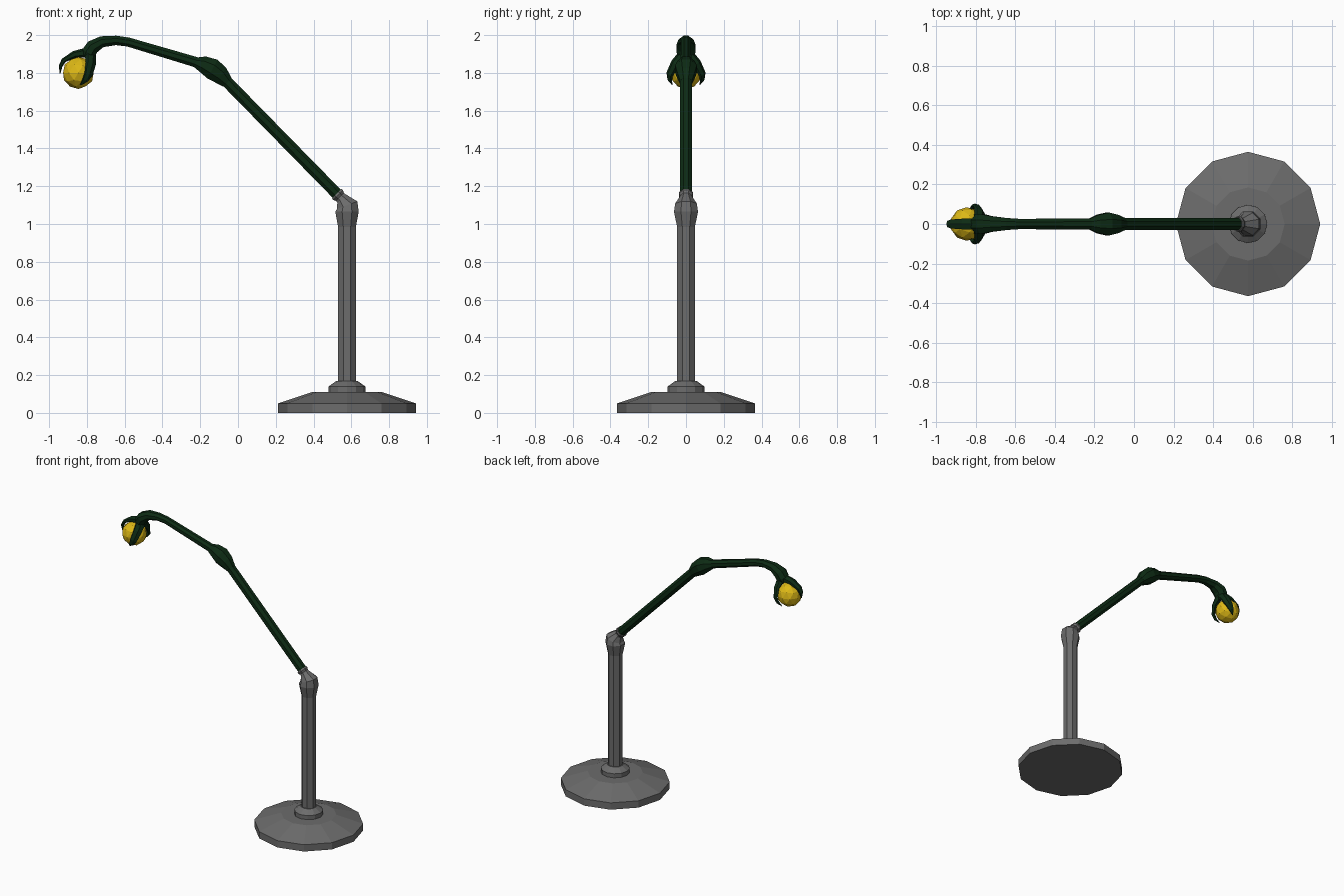
import bpy, bmesh, math
from mathutils import Vector

cube = bpy.data.objects.get("Cube")
if cube:
    bpy.data.objects.remove(cube, do_unlink=True)


def material(name, rgb):
    m = bpy.data.materials.new(name)
    m.use_nodes = True
    m.diffuse_color = (*rgb, 1)
    m.node_tree.nodes["Principled BSDF"].inputs["Base Color"].default_value = (*rgb, 1)
    return m


GREY = material("grey metal", (0.15, 0.15, 0.15))
GREEN = material("dark green", (0.004, 0.024, 0.007))
YELLOW = material("yellow", (0.72, 0.48, 0.008))


def finish(bm, name, mat):
    bmesh.ops.recalc_face_normals(bm, faces=bm.faces)
    mesh = bpy.data.meshes.new(name)
    bm.to_mesh(mesh)
    bm.free()
    mesh.materials.append(mat)
    obj = bpy.data.objects.new(name, mesh)
    bpy.context.collection.objects.link(obj)
    return obj


def loft(name, mat, rings, sides, turn=0.0):
    """Bridge rings of (centre, axis, side, half thickness, half width)."""
    bm = bmesh.new()
    loops = []
    for centre, axis, side, thick, width in rings:
        up = axis.cross(side)
        loop = []
        for i in range(sides):
            a = math.tau * (i + turn) / sides
            loop.append(bm.verts.new(centre + up * math.cos(a) * thick + side * math.sin(a) * width))
        loops.append(loop)
    for a, b in zip(loops, loops[1:]):
        for i in range(sides):
            j = (i + 1) % sides
            bm.faces.new((a[i], a[j], b[j], b[i]))
    bm.faces.new(loops[0])
    bm.faces.new(loops[-1])
    return finish(bm, name, mat)


def tube(name, mat, rows, sides=8, turn=0.5):
    """Rows of (x, z, axis angle in degrees, half thickness, half width)."""
    rings = []
    for x, z, deg, thick, width in rows:
        a = math.radians(deg)
        axis = Vector((math.cos(a), 0, math.sin(a)))
        rings.append((Vector((x, 0, z)), axis, Vector((0, 1, 0)), thick, width))
    return loft(name, mat, rings, sides, turn)


def turned(name, profile, sides, turn):
    return tube(name, GREY, [(POST_X, z, 90, r, r) for r, z in profile], sides, turn)


# Round stepped foot and upright post
POST_X = 0.577
turned("base", [(0.365, 0), (0.365, 0.05), (0.185, 0.11)], 12, 0)
turned("base_collar", [(0.097, 0.1), (0.097, 0.14), (0.055, 0.17)], 12, 0)
turned("post", [(0.051, 0.16), (0.051, 0.99)], 8, 0.5)

# Shoulder knuckle bending towards the arm
tube("shoulder", GREY, [
    (0.577, 0.985, 90, 0.051, 0.051), (0.577, 1.065, 90, 0.067, 0.069),
    (0.578, 1.10, 110, 0.062, 0.062), (0.548, 1.135, 135, 0.034, 0.036),
    (0.54, 1.143, 135, 0.032, 0.032), (0.53, 1.153, 135, 0.04, 0.04),
    (0.522, 1.161, 135, 0.038, 0.038)])

# Jointed arm
tube("lower_arm", GREEN, [(0.535, 1.148, 135, 0.033, 0.033),
                          (-0.07, 1.765, 135, 0.033, 0.033)])
tube("elbow", GREEN, [
    (-0.055, 1.75, 138, 0.034, 0.034), (-0.09, 1.787, 145, 0.052, 0.05),
    (-0.135, 1.82, 152, 0.061, 0.062), (-0.185, 1.845, 160, 0.048, 0.05),
    (-0.225, 1.856, 164, 0.029, 0.03)])
tube("upper_arm", GREEN, [(-0.2, 1.85, 164, 0.03, 0.031), (-0.59, 1.966, 166, 0.026, 0.028)])
tube("wrist", GREEN, [
    (-0.58, 1.963, 166, 0.026, 0.028), (-0.645, 1.972, 178, 0.027, 0.033),
    (-0.72, 1.965, 195, 0.032, 0.043), (-0.77, 1.937, 220, 0.04, 0.055),
    (-0.79, 1.905, 241, 0.042, 0.052), (-0.803, 1.88, 241, 0.03, 0.036)])

# Gripped ball
BALL = Vector((-0.845, 0, 1.80))
bm = bmesh.new()
bmesh.ops.create_icosphere(bm, subdivisions=2, radius=0.085)
bmesh.ops.translate(bm, verts=bm.verts, vec=BALL)
finish(bm, "ball", YELLOW)

# Three curved claws spread evenly around the grip axis
GRIP = Vector((-0.49, 0, -0.872)).normalized()
OUT = Vector((GRIP.z, 0, -GRIP.x))
for name, deg in (("outer_claw", 0), ("left_claw", 120), ("right_claw", 240)):
    a = math.radians(deg)
    radial = OUT * math.cos(a) + Vector((0, 1, 0)) * math.sin(a)
    side = GRIP.cross(radial)
    rows = []
    # distance along grip, distance outwards, tilt, thickness, width
    for along, out, tilt, thick, width in (
            (-0.115, 0.015, 0.9, 0.026, 0.034), (-0.075, 0.066, 0.7, 0.019, 0.031),
            (-0.02, 0.1, 0.25, 0.013, 0.026), (0.015, 0.1, -0.2, 0.01, 0.018),
            (0.05, 0.083, -0.5, 0.002, 0.003)):
        axis = GRIP * math.cos(tilt) + radial * math.sin(tilt)
        rows.append((BALL + GRIP * along + radial * out, axis, side, thick, width))
    loft(name, GREEN, rows, 6)
